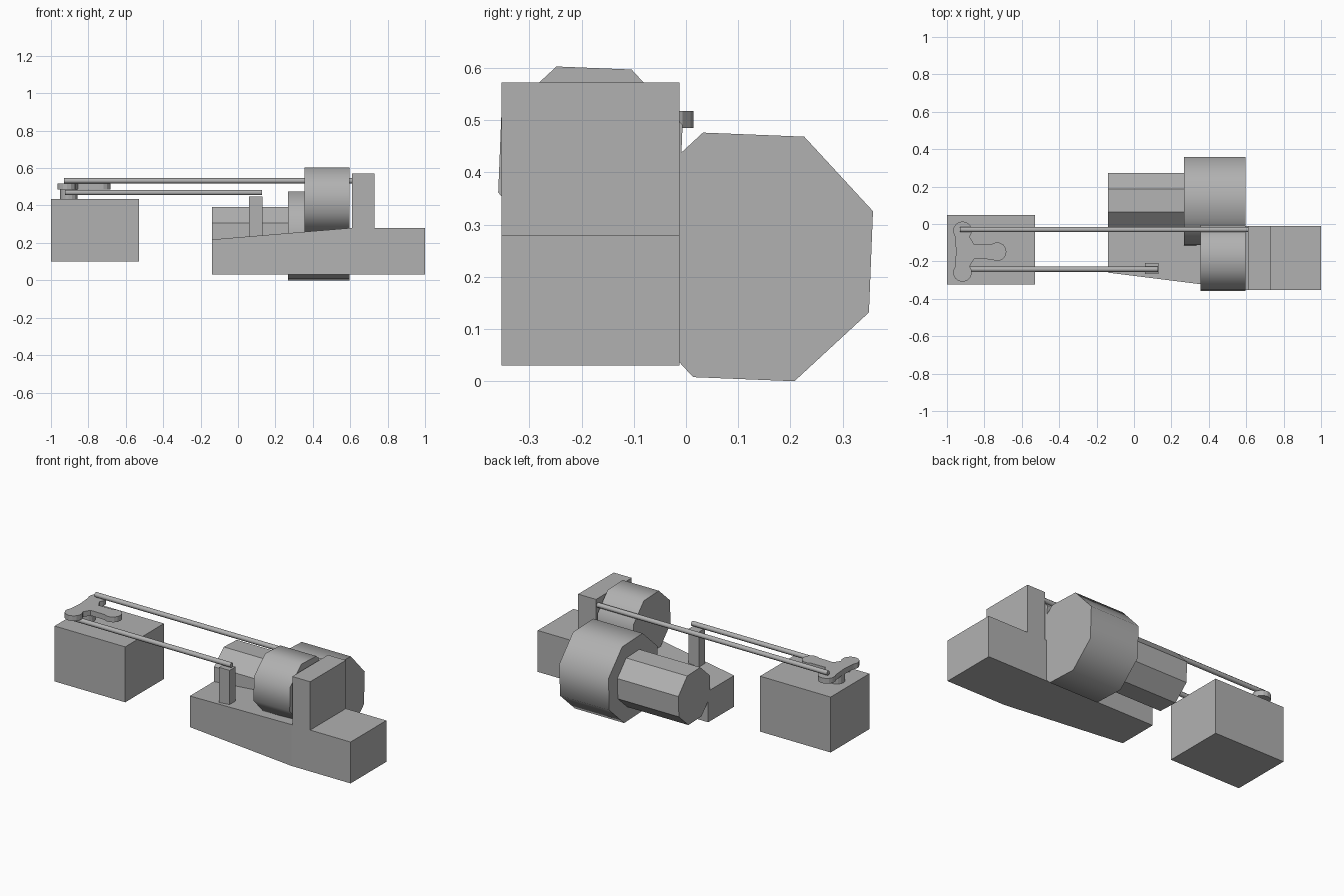
import bpy, bmesh, math
from mathutils import Matrix

if "Cube" in bpy.data.objects:
    bpy.data.objects.remove(bpy.data.objects["Cube"])

# Mid grey for every part
grey = bpy.data.materials.new("mid_grey")
grey.diffuse_color = (0.44, 0.44, 0.44, 1)
grey.use_nodes = True
grey.node_tree.nodes["Principled BSDF"].inputs["Base Color"].default_value = grey.diffuse_color


def make_object(name, bm):
    bmesh.ops.recalc_face_normals(bm, faces=bm.faces)
    me = bpy.data.meshes.new(name)
    bm.to_mesh(me)
    bm.free()
    me.materials.append(grey)
    ob = bpy.data.objects.new(name, me)
    bpy.context.collection.objects.link(ob)
    return ob


def box(name, x, y, z):
    bm = bmesh.new()
    bmesh.ops.create_cube(bm, size=1)
    for v in bm.verts:
        v.co = [lo + (c + 0.5) * (hi - lo) for c, (lo, hi) in zip(v.co, (x, y, z))]
    return make_object(name, bm)


def drum(name, x0, x1, y, z, r, smooth=False):
    """Eight-sided cylinder along x, turned slightly about its axis."""
    bm = bmesh.new()
    rings = []
    for x in (x0, x1):
        angles = [math.radians(20.2 + 45 * i) for i in range(8)]
        rings.append([bm.verts.new((x, y + r * math.cos(a), z + r * math.sin(a)))
                      for a in angles])
    for i in range(8):
        j = (i + 1) % 8
        f = bm.faces.new((rings[0][i], rings[0][j], rings[1][j], rings[1][i]))
        f.smooth = smooth
    for ring in rings:
        bm.faces.new(ring)
    ob = make_object(name, bm)
    if smooth:  # round sides, crisp end caps
        for e in ob.data.edges:
            a, b = (ob.data.vertices[i].co for i in e.vertices)
            e.use_edge_sharp = abs(a.x - b.x) < 1e-4
    return ob


def arc(cx, cy, r, a0, a1, n=10):
    return [(cx + r * math.cos(math.radians(a0 + (a1 - a0) * i / n)),
             cy + r * math.sin(math.radians(a0 + (a1 - a0) * i / n)))
            for i in range(n + 1)]


# Lever stand
box("lever_stand", (-1, -0.528), (-0.323, 0.047), (0.10, 0.435))

# Tapered base made from three cross-sections: x, front y, top z
bm = bmesh.new()
rings = []
for x, yf, zt in ((-0.14, -0.26, 0.218), (0.605, -0.353, 0.28), (1.0, -0.353, 0.28)):
    rings.append([bm.verts.new((x, y, z)) for y, z in
                  ((yf, 0.03), (-0.012, 0.03), (-0.012, zt), (yf, zt))])
for a, b in zip(rings, rings[1:]):
    for i in range(4):
        j = (i + 1) % 4
        bm.faces.new((a[i], a[j], b[j], b[i]))
bm.faces.new(rings[0])
bm.faces.new(rings[-1])
make_object("base", bm)

# Uprights on the base
box("bearing_upright", (0.61, 0.73), (-0.353, -0.012), (0.28, 0.572))
box("rod_post", (0.06, 0.13), (-0.266, -0.208), (0.2, 0.447))

# Drums and motor
drum("upper_drum", 0.355, 0.597, -0.183, 0.426, 0.188, True)
drum("large_drum", 0.268, 0.597, 0.12, 0.238, 0.2535, True)
drum("motor", -0.14, 0.268, 0.12, 0.238, 0.163)

# Connecting rods
drum("upper_rod", -0.93, 0.61, -0.03, 0.532, 0.0145, True)
drum("lower_rod", -0.925, 0.127, -0.242, 0.469, 0.0145, True)

# Three-armed crank plate
outline = (arc(-0.732, -0.148, 0.05, -125, 125) + [(-0.855, -0.109)]
           + arc(-0.917, -0.036, 0.05, -40, 215) + [(-0.951, -0.147)]
           + arc(-0.917, -0.259, 0.05, 145, 400) + [(-0.855, -0.187)])
bm = bmesh.new()
plate = bm.faces.new([bm.verts.new((x, y, 0.485)) for x, y in outline])
top = bmesh.ops.extrude_face_region(bm, geom=[plate], use_keep_orig=True)
for v in (g for g in top["geom"] if isinstance(g, bmesh.types.BMVert)):
    v.co.z = 0.517
make_object("crank_plate", bm)

# Pivot under the crank
bm = bmesh.new()
bmesh.ops.create_cone(bm, cap_ends=True, segments=16, radius1=0.046, radius2=0.046,
                      depth=0.06, matrix=Matrix.Translation((-0.905, -0.147, 0.46)))
make_object("crank_pivot", bm)
